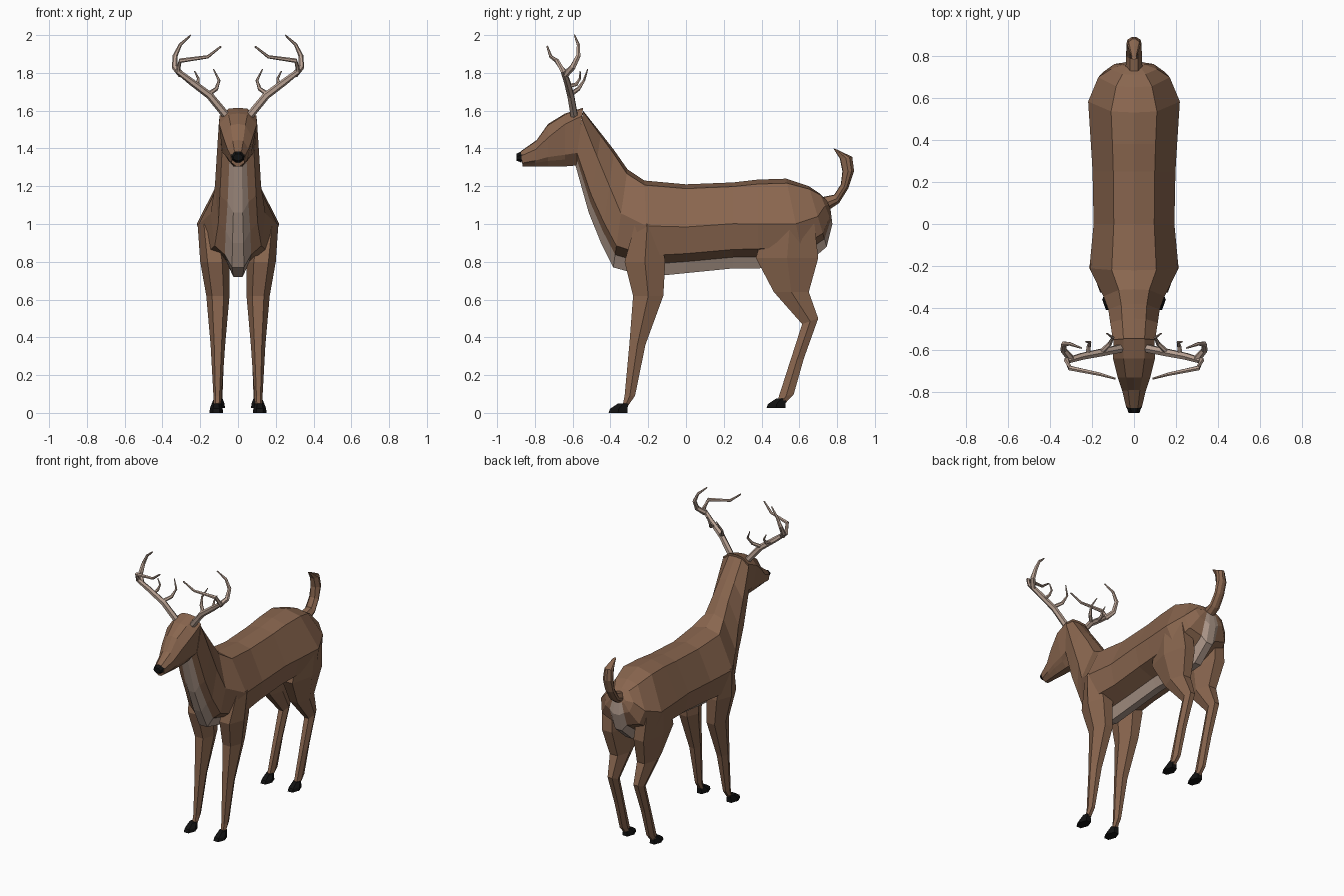
import bpy, bmesh, math
from mathutils import Vector


def material(name, rgb):
    m = bpy.data.materials.new(name)
    m.diffuse_color = (*rgb, 1)
    return m


BROWN = material("brown_fur", (0.25, 0.132, 0.077))
PALE = material("pale_fur", (0.43, 0.32, 0.26))
HORN = material("antler", (0.50, 0.37, 0.30))
BLACK = material("black", (0.006, 0.006, 0.006))


def loft(name, rings, mats, pale_strips=(), mirror=False):
    """Skin a list of equal rings; strips in pale_strips get the second material."""
    bm = bmesh.new()
    rows = [[bm.verts.new(p) for p in r] for r in rings]
    n = len(rows[0])
    for a, b in zip(rows, rows[1:]):
        for i in range(n):
            j = (i + 1) % n
            f = bm.faces.new((a[i], a[j], b[j], b[i]))
            f.material_index = 1 if i in pale_strips else 0
    bm.faces.new(rows[0])
    bm.faces.new(rows[-1])
    bmesh.ops.recalc_face_normals(bm, faces=bm.faces)
    me = bpy.data.meshes.new(name)
    bm.to_mesh(me)
    bm.free()
    for m in mats:
        me.materials.append(m)
    ob = bpy.data.objects.new(name, me)
    bpy.context.collection.objects.link(ob)
    if mirror:
        ob.modifiers.new("mirror", 'MIRROR')
    return ob


def section(top, bot, w, mid=0.52, low=0.85, strip=0.055):
    """Symmetric cross-section between a top and a bottom (y, z) point."""
    s = min(strip, w * 0.6)
    half = [(w * 0.5, 1 - (1 - mid) * 0.1), (w, mid), (w * low, 0.22),
            (s, 0.13), (s * 0.45, 0)]
    pts = [(0, 1)] + half + [(-x, t) for x, t in reversed(half)]
    return [(x, bot[0] + (top[0] - bot[0]) * t, bot[1] + (top[1] - bot[1]) * t)
            for x, t in pts]


def leg_ring(z, y0, y1, x0, x1, slope=0.0):
    """Six-sided leg section inside a y/x box, optionally tilted."""
    out = []
    for k in range(6):
        a = math.radians(60 * k)
        dy = (y1 - y0) / 2 * math.sin(a) / 0.866
        out.append(((x0 + x1) / 2 + (x1 - x0) / 2 * math.cos(a),
                    (y0 + y1) / 2 + dy, z + slope * dy))
    return out


def tube(name, path, r0, r1, sides=6):
    """Tapered mirrored tube along a path."""
    p = [Vector(q) for q in path]
    rings = []
    for i, c in enumerate(p):
        t = (p[min(i + 1, len(p) - 1)] - p[max(i - 1, 0)]).normalized()
        u = t.cross(Vector((0, 1, 0))).normalized()
        v = t.cross(u)
        f = i / (len(p) - 1)
        r = r0 + (r1 - r0) * f ** 1.5
        rings.append([c + r * (u * math.cos(k * math.tau / sides) + v * math.sin(k * math.tau / sides))
                      for k in range(sides)])
    loft(name, rings, [HORN], mirror=True)


# torso and neck, from rump to throat, with pale underside
loft("body", [
    section((0.745, 1.125), (0.765, 1.08), 0.06),
    section((0.71, 1.16), (0.775, 1.0), 0.11, 0.6),
    section((0.65, 1.20), (0.745, 0.88), 0.17, 0.5),
    section((0.53, 1.24), (0.63, 0.78), 0.218, 0.48),
    section((0.38, 1.235), (0.38, 0.765), 0.205, 0.5),
    section((0.25, 1.22), (0.25, 0.765), 0.197),
    section((0.0, 1.21), (0.0, 0.74), 0.192),
    section((-0.22, 1.23), (-0.20, 0.72), 0.212, 0.53),
    section((-0.31, 1.29), (-0.385, 0.77), 0.145, 0.55, strip=0.07),
    section((-0.38, 1.39), (-0.45, 0.90), 0.122, 0.62, strip=0.065),
    section((-0.45, 1.48), (-0.515, 1.06), 0.113, 0.7, strip=0.055),
    section((-0.545, 1.60), (-0.585, 1.31), 0.1, 0.85, strip=0.045),
], [BROWN, PALE], pale_strips=(4, 5, 6))

# head and nose
loft("head", [
    section((-0.545, 1.615), (-0.58, 1.31), 0.098, 0.86),
    section((-0.64, 1.585), (-0.64, 1.305), 0.1, 0.8, 0.7),
    section((-0.73, 1.53), (-0.73, 1.305), 0.077, 0.68, 0.75),
    section((-0.79, 1.445), (-0.80, 1.305), 0.056, 0.65),
    section((-0.875, 1.385), (-0.865, 1.305), 0.037, 0.7, 0.9),
], [BROWN])
loft("nose", [
    section((-0.865, 1.388), (-0.87, 1.325), 0.037, 0.65),
    section((-0.898, 1.372), (-0.897, 1.335), 0.026, 0.6),
], [BLACK])

# upturned tail
loft("tail", [
    section((0.71, 1.14), (0.75, 1.07), 0.04),
    section((0.785, 1.155), (0.81, 1.11), 0.038),
    section((0.82, 1.21), (0.86, 1.19), 0.036),
    section((0.828, 1.28), (0.89, 1.28), 0.036),
    section((0.815, 1.345), (0.88, 1.355), 0.03),
    section((0.78, 1.40), (0.805, 1.392), 0.012),
], [BROWN])

# legs
loft("front_legs", [
    leg_ring(1.0, -0.27, -0.14, 0.08, 0.214),
    leg_ring(0.80, -0.325, -0.11, 0.045, 0.2),
    leg_ring(0.62, -0.28, -0.12, 0.045, 0.168),
    leg_ring(0.36, -0.30, -0.215, 0.068, 0.145),
    leg_ring(0.09, -0.325, -0.27, 0.087, 0.13),
    leg_ring(0.04, -0.335, -0.305, 0.09, 0.13),
], [BROWN], mirror=True)
loft("hind_legs", [
    leg_ring(1.0, 0.42, 0.68, 0.06, 0.21),
    leg_ring(0.82, 0.37, 0.70, 0.045, 0.2),
    leg_ring(0.64, 0.465, 0.65, 0.045, 0.165),
    leg_ring(0.485, 0.615, 0.70, 0.065, 0.135, 0.35),
    leg_ring(0.28, 0.55, 0.625, 0.075, 0.13, 0.3),
    leg_ring(0.09, 0.49, 0.57, 0.082, 0.125, 0.2),
    leg_ring(0.05, 0.48, 0.525, 0.085, 0.125),
], [BROWN], mirror=True)

# hooves
for name, y, z in (("front_hooves", -0.36, 0.0), ("hind_hooves", 0.476, 0.025)):
    x = 0.115 if y < 0 else 0.105
    loft(name, [
        leg_ring(z, y - 0.05, y + 0.05, x - 0.036, x + 0.036),
        leg_ring(z + 0.022, y - 0.042, y + 0.05, x - 0.034, x + 0.034),
        leg_ring(z + 0.05, y + 0.0, y + 0.055, x - 0.024, x + 0.024),
    ], [BLACK], mirror=True)

# antlers: main beam sweeping forward, then the side tines
tube("antler_beam", [(0.055, -0.59, 1.565), (0.15, -0.61, 1.68), (0.25, -0.63, 1.755),
                     (0.32, -0.65, 1.81), (0.305, -0.685, 1.865), (0.16, -0.715, 1.885),
                     (0.09, -0.735, 1.94)], 0.021, 0.005)
tube("antler_upper_tine", [(0.30, -0.64, 1.79), (0.335, -0.60, 1.83), (0.333, -0.57, 1.89),
                           (0.305, -0.57, 1.95), (0.25, -0.59, 2.0)], 0.018, 0.004)
tube("antler_inner_tine", [(0.16, -0.612, 1.685), (0.115, -0.57, 1.715),
                           (0.10, -0.54, 1.76), (0.13, -0.52, 1.82)], 0.013, 0.003)
tube("antler_middle_tine", [(0.22, -0.622, 1.73), (0.215, -0.58, 1.74),
                            (0.21, -0.562, 1.77), (0.23, -0.56, 1.81)], 0.012, 0.003)
